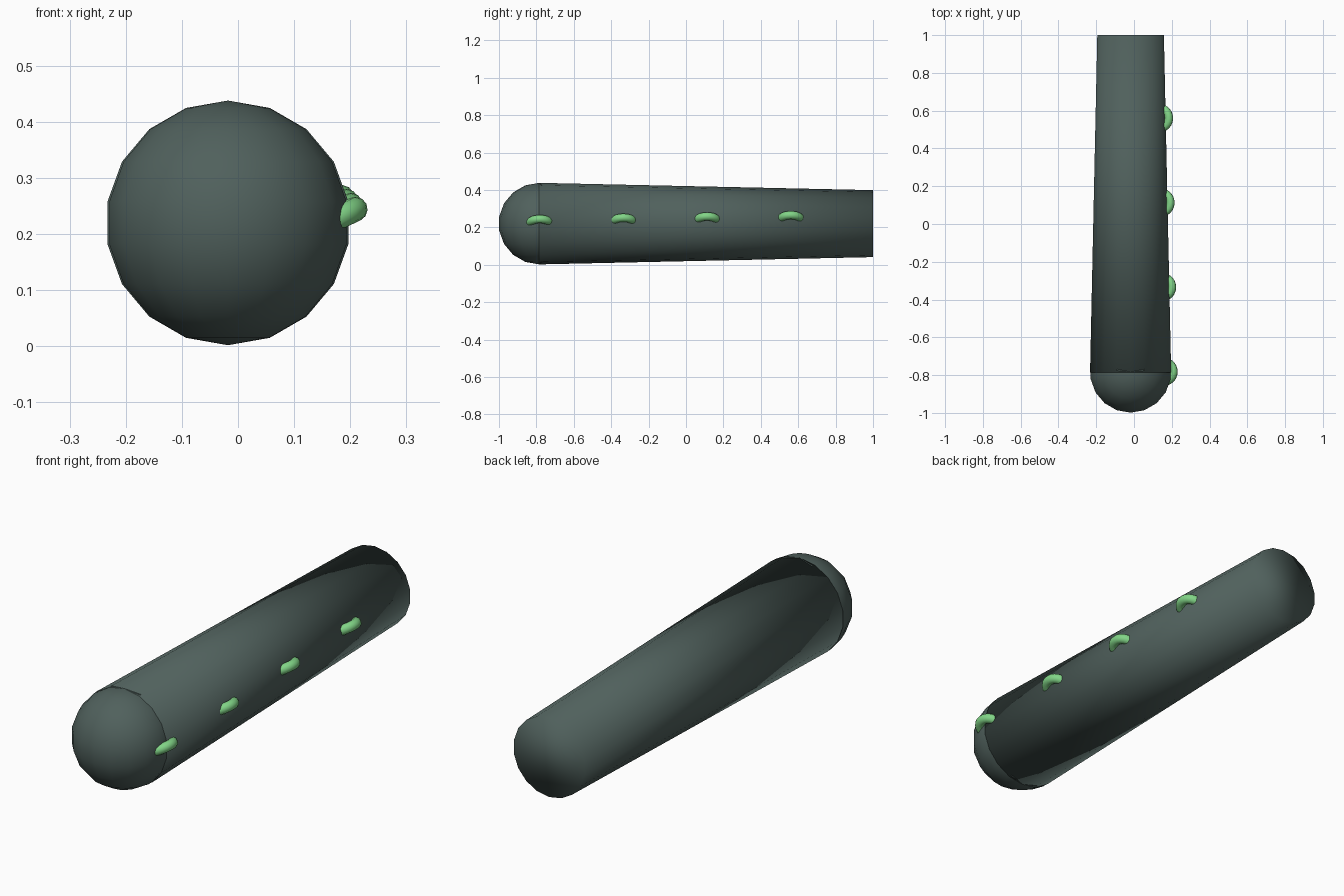
import bpy, math
from mathutils import Matrix, Vector

if "Cube" in bpy.data.objects:
    bpy.data.objects.remove(bpy.data.objects["Cube"])

CX, CZ = -0.018, 0.22      # long axis of the body


def material(name, rgb):
    m = bpy.data.materials.new(name)
    m.diffuse_color = (*rgb, 1)
    m.use_nodes = True
    m.node_tree.nodes["Principled BSDF"].inputs["Base Color"].default_value = m.diffuse_color
    return m


def finish(name, mat):
    ob = bpy.context.object
    ob.name = name
    ob.data.materials.append(mat)
    bpy.ops.object.shade_smooth()
    return ob


dark = material("dark slate", (0.08, 0.118, 0.108))
green = material("light green", (0.22, 0.66, 0.24))

# Tapered body, wide end at the front
bpy.ops.mesh.primitive_cone_add(vertices=18, radius1=0.218, radius2=0.179, depth=1.785,
                                location=(CX, 0.1075, CZ),
                                rotation=(-math.pi / 2, 0, 0))
finish("tapered_body", dark)

# Rounded nose, its rear half inside the body
bpy.ops.mesh.primitive_uv_sphere_add(segments=18, ring_count=9, radius=0.218,
                                     location=(CX, -0.784, CZ))
finish("round_nose", dark)

# Row of half-sunk rings along the right side, tilted upward
for i in range(4):
    t = i / 3
    bpy.ops.mesh.primitive_torus_add(major_segments=24, minor_segments=12,
                                     major_radius=0.053, minor_radius=0.022,
                                     location=(0.161 - 0.024 * t, -0.782 + 1.342 * t, 0.222 + 0.021 * t),
                                     rotation=(0, math.radians(-25), 0))
    finish(f"side_ring_{i + 1}", green)
